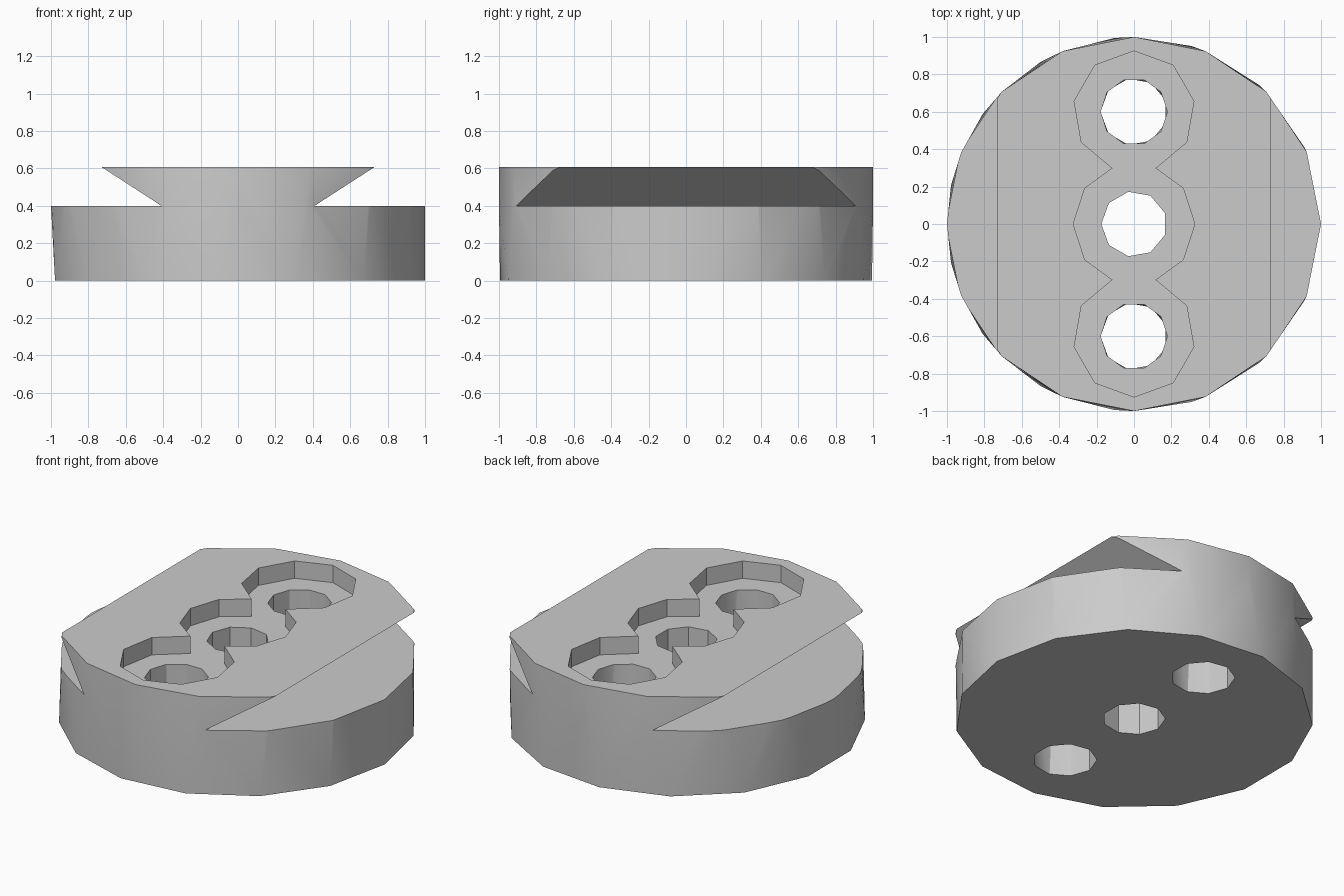
import bpy
import bmesh
from math import cos, sin, pi, radians

cube = bpy.data.objects.get("Cube")
if cube:
    bpy.data.objects.remove(cube, do_unlink=True)

RIM_Z, FLOOR_Z, TOP_Z = 0.4, 0.5, 0.607
HOLE_Y = 0.6


def ring(sides, radius, z, y=0.0, start=0.0):
    """Points of a regular polygon lying flat at height z."""
    a = radians(start)
    return [(radius * cos(a + 2 * pi * i / sides),
             y + radius * sin(a + 2 * pi * i / sides), z) for i in range(sides)]


def hull(name, points):
    """Convex solid around the points, with flat areas merged."""
    bm = bmesh.new()
    for p in points:
        bm.verts.new(p)
    bmesh.ops.convex_hull(bm, input=bm.verts[:])
    bmesh.ops.dissolve_limit(bm, angle_limit=0.002, verts=bm.verts[:], edges=bm.edges[:])
    bmesh.ops.recalc_face_normals(bm, faces=bm.faces[:])
    mesh = bpy.data.meshes.new(name)
    bm.to_mesh(mesh)
    bm.free()
    obj = bpy.data.objects.new(name, mesh)
    bpy.context.collection.objects.link(obj)
    return obj


# Material
grey = bpy.data.materials.new("light_grey")
grey.use_nodes = True
colour = (0.6, 0.6, 0.6, 1)
grey.diffuse_color = colour
grey.node_tree.nodes["Principled BSDF"].inputs["Base Color"].default_value = colour

# Round body: the wall blends a 15-sided foot into a 16-sided rim
body = hull("dovetail_disc",
            ring(15, 1, 0) + ring(16, 1, RIM_Z) + ring(16, 1, TOP_Z))
body.data.materials.append(grey)

cutters = []

# Undercut shoulders that leave the dovetail rail
for side in (-1, 1):
    profile = [(0.41, RIM_Z), (1.028, 0.8), (1.4, 0.8), (1.4, RIM_Z)]
    cutters.append(hull("shoulder_cutter",
                        [(side * x, y, z) for x, z in profile for y in (-1.3, 1.3)]))

# Recess made of three overlapping polygons
for y, sides, start in ((0, 10, 0), (HOLE_Y, 9, 90), (-HOLE_Y, 9, -90)):
    cutters.append(hull("recess_cutter",
                        ring(sides, 0.325, FLOOR_Z, y, start) + ring(sides, 0.325, 0.8, y, start)))

# Through holes
cutters.append(hull("middle_hole_cutter",
                    ring(9, 0.175, -0.1, 0, 180) + ring(9, 0.175, 0.7, 0, 180)))
for y in (-HOLE_Y, HOLE_Y):
    cutters.append(hull("outer_hole_cutter",
                        ring(9, 0.178, -0.1, y, 180) + ring(10, 0.178, 0.55, y)))

# Apply the cuts and remove the cutters
bpy.ops.object.select_all(action="DESELECT")
bpy.context.view_layer.objects.active = body
body.select_set(True)
for cutter in cutters:
    cutter.hide_render = True
    cut = body.modifiers.new("cut", "BOOLEAN")
    cut.operation = "DIFFERENCE"
    cut.solver = "EXACT"
    cut.object = cutter
    bpy.ops.object.modifier_apply(modifier=cut.name)
    bpy.data.objects.remove(cutter, do_unlink=True)

bpy.ops.object.shade_smooth_by_angle(angle=radians(30))
